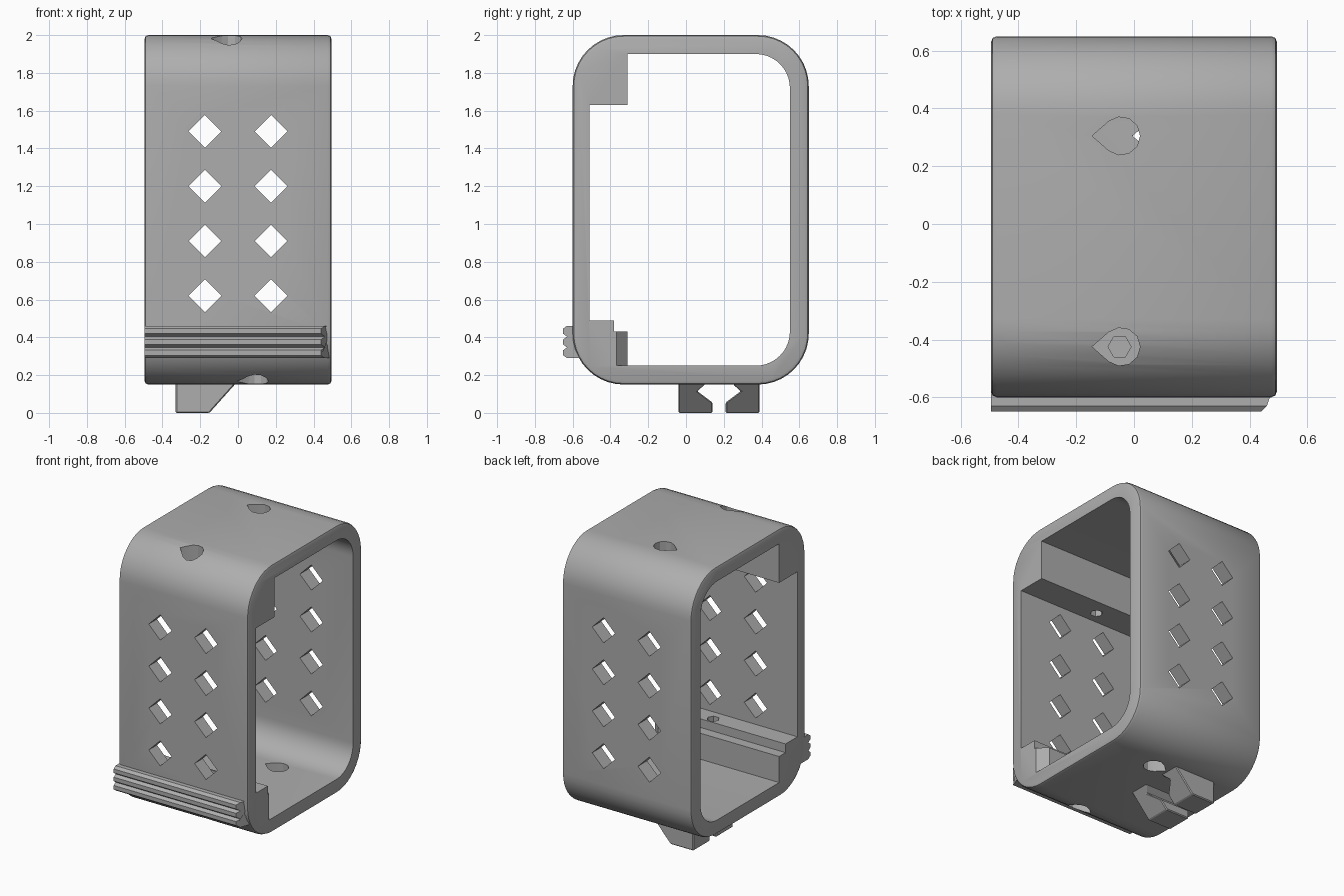
import bpy
import bmesh
from math import sin, cos, pi, radians

cube = bpy.data.objects.get("Cube")
if cube:
    bpy.data.objects.remove(cube, do_unlink=True)

grey = bpy.data.materials.new("plain_grey")
grey.use_nodes = True
colour = (0.42, 0.42, 0.42, 1)
grey.diffuse_color = colour
grey.node_tree.nodes["Principled BSDF"].inputs["Base Color"].default_value = colour

HALF = 0.495
# Where a profile point (a, b) and a depth d go for each extrusion axis
AXES = {"x": lambda a, b, d: (d, a, b),
        "y": lambda a, b, d: (a, d, b),
        "z": lambda a, b, d: (a, b, d)}


def prism(name, outline, axis, start, end, cap_bevel=0):
    """Extrude a closed outline along an axis."""
    bm = bmesh.new()
    rings = [[bm.verts.new(AXES[axis](a, b, d)) for a, b in outline] for d in (start, end)]
    caps = [bm.faces.new(ring) for ring in rings]
    n = len(outline)
    for i in range(n):
        j = (i + 1) % n
        bm.faces.new((rings[0][i], rings[0][j], rings[1][j], rings[1][i]))
    bmesh.ops.recalc_face_normals(bm, faces=bm.faces)
    if cap_bevel:
        rim = list({e for f in caps for e in f.edges})
        bmesh.ops.bevel(bm, geom=rim, offset=cap_bevel, segments=2, profile=0.5, affect="EDGES")
    mesh = bpy.data.meshes.new(name)
    bm.to_mesh(mesh)
    bm.free()
    mesh.materials.append(grey)
    obj = bpy.data.objects.new(name, mesh)
    bpy.context.collection.objects.link(obj)
    return obj


def arc(cx, cy, r, first, last, steps=10):
    angles = [radians(first + (last - first) * i / steps) for i in range(steps + 1)]
    return [(cx + r * cos(t), cy + r * sin(t)) for t in angles]


def activate(obj):
    bpy.ops.object.select_all(action="DESELECT")
    obj.select_set(True)
    bpy.context.view_layer.objects.active = obj


def cut(target, cutter):
    """Subtract a cutter and throw it away."""
    cutter.hide_render = True
    activate(target)
    mod = target.modifiers.new("cut", "BOOLEAN")
    mod.operation, mod.solver, mod.object = "DIFFERENCE", "EXACT", cutter
    bpy.ops.object.modifier_apply(modifier=mod.name)
    bpy.data.objects.remove(cutter, do_unlink=True)


def smooth(obj):
    activate(obj)
    bpy.ops.object.shade_smooth_by_angle(angle=radians(30))


# Rounded sleeve, outer shape
R = 0.27
outer = (arc(0.65 - R, 2 - R, R, 0, 90) + arc(-0.6 + R, 2 - R, R, 90, 180)
         + arc(-0.6 + R, 0.15 + R, R, 180, 270) + arc(0.65 - R, 0.15 + R, R, 270, 360))
sleeve = prism("sleeve", outer, "x", -HALF, HALF, cap_bevel=0.02)

# Opening, leaving a block in the top front corner and a stepped ledge below
r = 0.18
opening = ([(-0.31, 0.25)] + arc(0.55 - r, 0.25 + r, r, 270, 360)
           + arc(0.55 - r, 1.9 - r, r, 0, 90)
           + [(-0.31, 1.9), (-0.31, 1.63), (-0.51, 1.63), (-0.51, 0.49),
              (-0.38, 0.49), (-0.38, 0.43), (-0.31, 0.43)])
cut(sleeve, prism("opening_cutter", opening, "x", -1, 1))

# Slanted end of the ledge step
cut(sleeve, prism("ledge_end_cutter", [(0.42, -0.3), (0.51, -0.3), (0.51, -0.38)],
                  "z", 0.25, 0.45))

# Diamond vents through the front and back walls
for x in (-0.175, 0.175):
    for row in range(4):
        diamond = arc(x, 0.62 + 0.29 * row, 0.087, 0, 270, 3)
        cut(sleeve, prism("vent_cutter", diamond, "y", -1, 1))


# Teardrop screw holes, with narrow bores through the corner blocks
def teardrop(x, y):
    return [(x - 0.1, y)] + arc(x, y, 0.066, -130, 130, 8)


for x, low, high in ((-0.045, 1.82, 2.1), (0.095, 0.1, 0.3)):
    for y in (0.305, -0.425):
        cut(sleeve, prism("screw_cutter", teardrop(x, y), "z", low, high))
for x, low, high in ((-0.05, 1.55, 1.85), (0.09, 0.28, 0.55)):
    cut(sleeve, prism("bore_cutter", arc(x, -0.425, 0.04, 0, 300, 5), "z", low, high))
smooth(sleeve)

# Ribbed rail across the lower front, slanted at one end
ribs = []
for i in range(3):
    z = 0.29 + 0.057 * i
    ribs += [(-0.63, z), (-0.65, z + 0.015), (-0.65, z + 0.042), (-0.63, z + 0.057)]
    if i < 2:
        ribs.pop()
rail = prism("ribbed_rail", [(-0.53, 0.29)] + ribs + [(-0.53, 0.461)], "x", -HALF, HALF)
for v in rail.data.vertices:
    if v.co.x > 0:
        v.co.x -= max(0, -0.595 - v.co.y)

# Pair of cable hooks underneath, each with a ramped end
for name, side in (("front_hook", -1), ("back_hook", 1)):
    jaw = [(0.215, 0), (0.035, 0), (0.035, 0.055), (0.115, 0.115), (0.075, 0.15),
           (0.075, 0.17), (0.215, 0.17)]
    hook = prism(name, [(0.175 + side * a, b) for a, b in jaw], "x", -0.33, 0.02)
    cut(hook, prism("ramp_cutter", [(-0.16, -0.01), (0.1, -0.01), (0.1, 0.25), (0.01, 0.18)],
                    "y", -1, 1))
    activate(hook)
    edge = hook.modifiers.new("soft_edge", "BEVEL")
    edge.width, edge.segments = 0.006, 1
